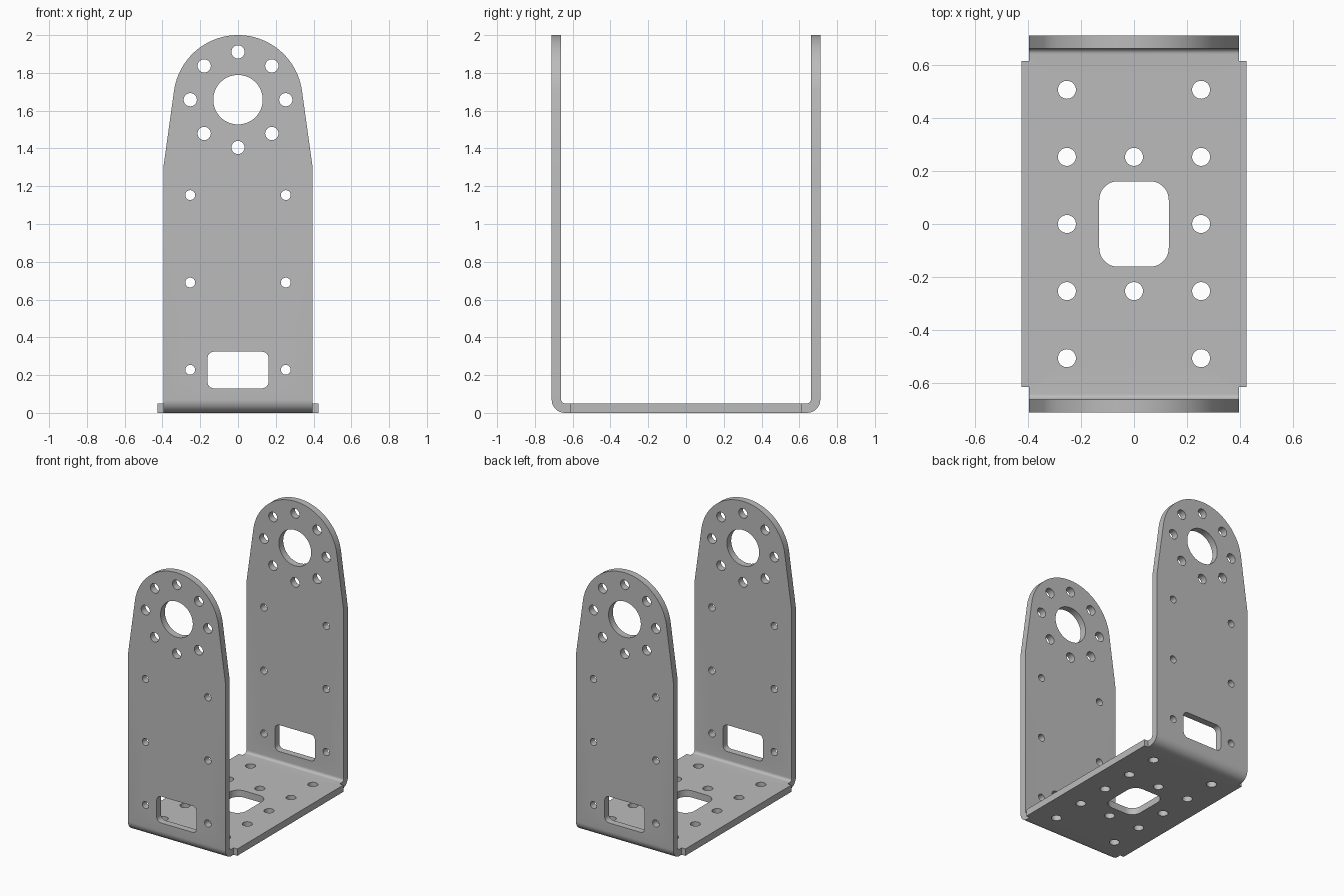
import bpy
import bmesh
from math import sin, cos, pi, radians, atan2, acos, hypot

cube = bpy.data.objects.get("Cube")
if cube:
    bpy.data.objects.remove(cube, do_unlink=True)

THICK = 0.05
MID = THICK / 2          # height of the sheet's middle surface
WALL_Y = 0.711 - MID     # middle surface of each upright
BEND_R = 0.045           # middle radius of the bend
HALF_W = 0.395           # half width of uprights and bends
BEND_STEPS = 8


def arc(cx, cy, r, start, end, steps):
    return [(cx + r * cos(start + (end - start) * i / steps),
             cy + r * sin(start + (end - start) * i / steps)) for i in range(steps + 1)]


def circle(cx, cy, r, steps=32):
    return arc(cx, cy, r, 0, 2 * pi, steps)[:-1]


def rounded_rect(cx, cy, hx, hy, r):
    points = []
    corners = [(1, 1), (-1, 1), (-1, -1), (1, -1)]
    for i, (sx, sy) in enumerate(corners):
        points += arc(cx + sx * (hx - r), cy + sy * (hy - r), r, i * pi / 2, (i + 1) * pi / 2, 8)
    return points


def add_sheet(bm, loops, place):
    """Fill an outline with holes, mapped into space by place(u, v)."""
    edges = []
    for loop in loops:
        verts = [bm.verts.new(place(u, v)) for u, v in loop]
        edges += [bm.edges.new((a, b)) for a, b in zip(verts, verts[1:] + verts[:1])]
    normal = (0, 0, 1) if place(0, 0)[2] == place(0, 1)[2] else (0, 1, 0)
    bmesh.ops.triangle_fill(bm, edges=edges, use_beauty=True, normal=normal)


# Floor outline with relief notches, slot and mounting holes
neck_y = WALL_Y - BEND_R
quarter = [(HALF_W, neck_y), (HALF_W, 0.615), (0.425, 0.615)]
right = quarter + [(x, -y) for x, y in reversed(quarter)]
floor_loops = [right + [(-x, y) for x, y in reversed(right)],
               rounded_rect(0, 0, 0.131, 0.161, 0.07)]
floor_loops += [circle(x, y, 0.034) for x in (-0.253, 0.253)
                for y in (-0.506, -0.253, 0, 0.253, 0.506)]
floor_loops += [circle(0, y, 0.034) for y in (-0.253, 0.253)]

# Upright outline: straight sides, taper tangent to a round head
HEAD_Z, HEAD_R, TAPER_Z = 1.658, 0.342, 1.30
drop = TAPER_Z - HEAD_Z
tangent = atan2(drop, HALF_W) + acos(HEAD_R / hypot(drop, HALF_W))
foot_z = MID + BEND_R
wall_loops = [[(-HALF_W, foot_z), (HALF_W, foot_z), (HALF_W, TAPER_Z)]
              + arc(0, HEAD_Z, HEAD_R, tangent, pi - tangent, 48)
              + [(-HALF_W, TAPER_Z)],
              circle(0, HEAD_Z, 0.131, 64),
              rounded_rect(0, 0.227, 0.162, 0.097, 0.035)]
wall_loops += [circle(0.253 * cos(i * pi / 4), HEAD_Z + 0.253 * sin(i * pi / 4), 0.035)
               for i in range(8)]
wall_loops += [circle(x, z, 0.026) for x in (-0.253, 0.253) for z in (0.228, 0.69, 1.153)]

bm = bmesh.new()
add_sheet(bm, floor_loops, lambda u, v: (u, v, MID))
for side in (-1, 1):
    add_sheet(bm, wall_loops, lambda u, v: (u, side * WALL_Y, v))
    # Bend joining floor and upright
    rows = [[bm.verts.new((x, side * y, z)) for x in (-HALF_W, HALF_W)]
            for y, z in arc(neck_y, foot_z, BEND_R, -pi / 2, 0, BEND_STEPS)]
    for a, b in zip(rows, rows[1:]):
        bm.faces.new((a[0], a[1], b[1], b[0]))
bmesh.ops.remove_doubles(bm, verts=bm.verts, dist=0.0005)
bmesh.ops.recalc_face_normals(bm, faces=bm.faces)
mesh = bpy.data.meshes.new("u_bracket")
bm.to_mesh(mesh)
bm.free()

bracket = bpy.data.objects.new("u_bracket", mesh)
bpy.context.collection.objects.link(bracket)

# Plain grey metal
grey = bpy.data.materials.new("grey_metal")
grey.use_nodes = True
colour = (0.5, 0.5, 0.5, 1)
grey.diffuse_color = colour
grey.node_tree.nodes["Principled BSDF"].inputs["Base Color"].default_value = colour
mesh.materials.append(grey)

# Give the folded sheet its thickness, then smooth the curved faces
solid = bracket.modifiers.new("sheet_thickness", 'SOLIDIFY')
solid.thickness = THICK
solid.offset = 0
solid.use_even_offset = True
bpy.ops.object.select_all(action='DESELECT')
bracket.select_set(True)
bpy.context.view_layer.objects.active = bracket
bpy.ops.object.modifier_apply(modifier=solid.name)
bpy.ops.object.shade_smooth_by_angle(angle=radians(30))
